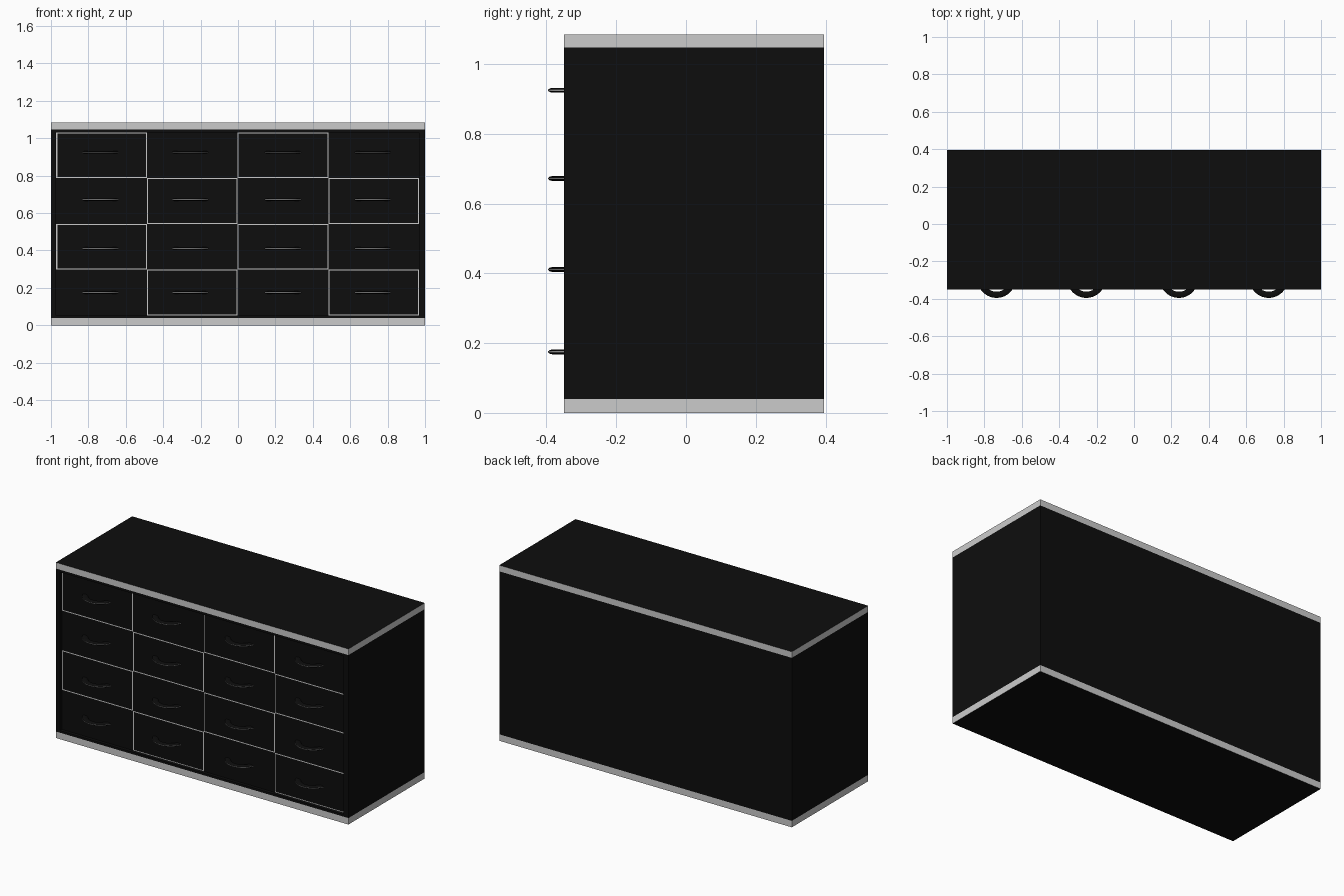
import bpy, bmesh
from math import radians, sin, cos, pi

if "Cube" in bpy.data.objects:
    bpy.data.objects.remove(bpy.data.objects["Cube"])


def material(name, v):
    m = bpy.data.materials.new(name)
    m.diffuse_color = (v, v, v, 1)
    m.use_nodes = True
    m.node_tree.nodes["Principled BSDF"].inputs["Base Color"].default_value = m.diffuse_color
    return m


BLACK = material("black", 0.004)
LIGHT = material("light_grey", 0.8)


def finish(bm, name, smooth=False):
    bmesh.ops.recalc_face_normals(bm, faces=bm.faces)
    me = bpy.data.meshes.new(name)
    bm.to_mesh(me)
    bm.free()
    me.materials.append(BLACK)
    me.materials.append(LIGHT)
    ob = bpy.data.objects.new(name, me)
    bpy.context.collection.objects.link(ob)
    if smooth:
        bpy.ops.object.select_all(action='DESELECT')
        ob.select_set(True)
        bpy.context.view_layer.objects.active = ob
        bpy.ops.object.shade_smooth_by_angle(angle=radians(40))
    return ob


def box_mesh(x0, x1, y0, y1, z0, z1):
    bm = bmesh.new()
    bmesh.ops.create_cube(bm, size=1)
    for v in bm.verts:
        v.co.x = x1 if v.co.x > 0 else x0
        v.co.y = y1 if v.co.y > 0 else y0
        v.co.z = z1 if v.co.z > 0 else z0
    bm.normal_update()
    return bm


FRONT, BACK, FACE = -0.35, 0.395, -0.33

# top and base slabs: black faces, light edge banding
for name, z0, z1 in (("top_slab", 1.047, 1.085), ("base_slab", 0, 0.04)):
    bm = box_mesh(-1, 1, FRONT, BACK, z0, z1)
    for f in bm.faces:
        f.material_index = int(abs(f.normal.z) < 0.5)
    finish(bm, name)

# carcass boards around the drawer opening
for name, dims in {
    "left_side": (-1, -0.972, FRONT, BACK, 0.04, 1.047),
    "right_side": (0.968, 1, FRONT, BACK, 0.04, 1.047),
    "back_panel": (-0.972, 0.968, BACK - 0.02, BACK, 0.04, 1.047),
    "top_rail": (-0.972, 0.968, FRONT, BACK - 0.02, 1.032, 1.047),
    "bottom_rail": (-0.972, 0.968, FRONT, BACK - 0.02, 0.04, 0.053),
}.items():
    finish(box_mesh(*dims), name)


# curved pull: flattened oval section swept along an arc
def handle(cx, cz, name):
    bm = bmesh.new()
    n, sides, cy = 32, 12, -0.292
    rings = []
    for i in range(n + 1):
        a = radians(195 + 150 * i / n)
        ring = []
        for k in range(sides):
            t = 2 * pi * (k + 0.5) / sides
            r = 0.0865 + 0.0171 * cos(t)
            ring.append(bm.verts.new((cx + r * cos(a), cy + r * sin(a),
                                      cz + 0.0073 * sin(t))))
        rings.append(ring)
    for p, q in zip(rings, rings[1:]):
        for k in range(sides):
            j = (k + 1) % sides
            f = bm.faces.new((p[k], p[j], q[j], q[k]))
            f.material_index = int(k == sides - 1)   # bright outer rim
    bm.faces.new(rings[0])
    bm.faces.new(rings[-1])
    finish(bm, name, True)


# drawer fronts in a checkerboard of plain and light-edged panels
PITCH_X, PITCH_Z = 0.485, 0.2448
HX = (-0.735, -0.255, 0.24, 0.72)
HZ = (0.925, 0.672, 0.411, 0.175)
for r in range(4):
    for c in range(4):
        x0 = -0.972 + c * PITCH_X
        z1 = 1.032 - r * PITCH_Z
        bm = box_mesh(x0, x0 + PITCH_X, FACE, -0.30, z1 - PITCH_Z, z1)
        if (r + c) % 2 == 0:
            face = [f for f in bm.faces if f.normal.y < -0.5]
            rim = bmesh.ops.inset_individual(bm, faces=face, thickness=0.008)
            for f in rim["faces"]:
                f.material_index = 1
            for f in face:
                f.material_index = 0
        finish(bm, f"drawer_front_{r}_{c}")
        handle(HX[c], HZ[r], f"drawer_handle_{r}_{c}")
